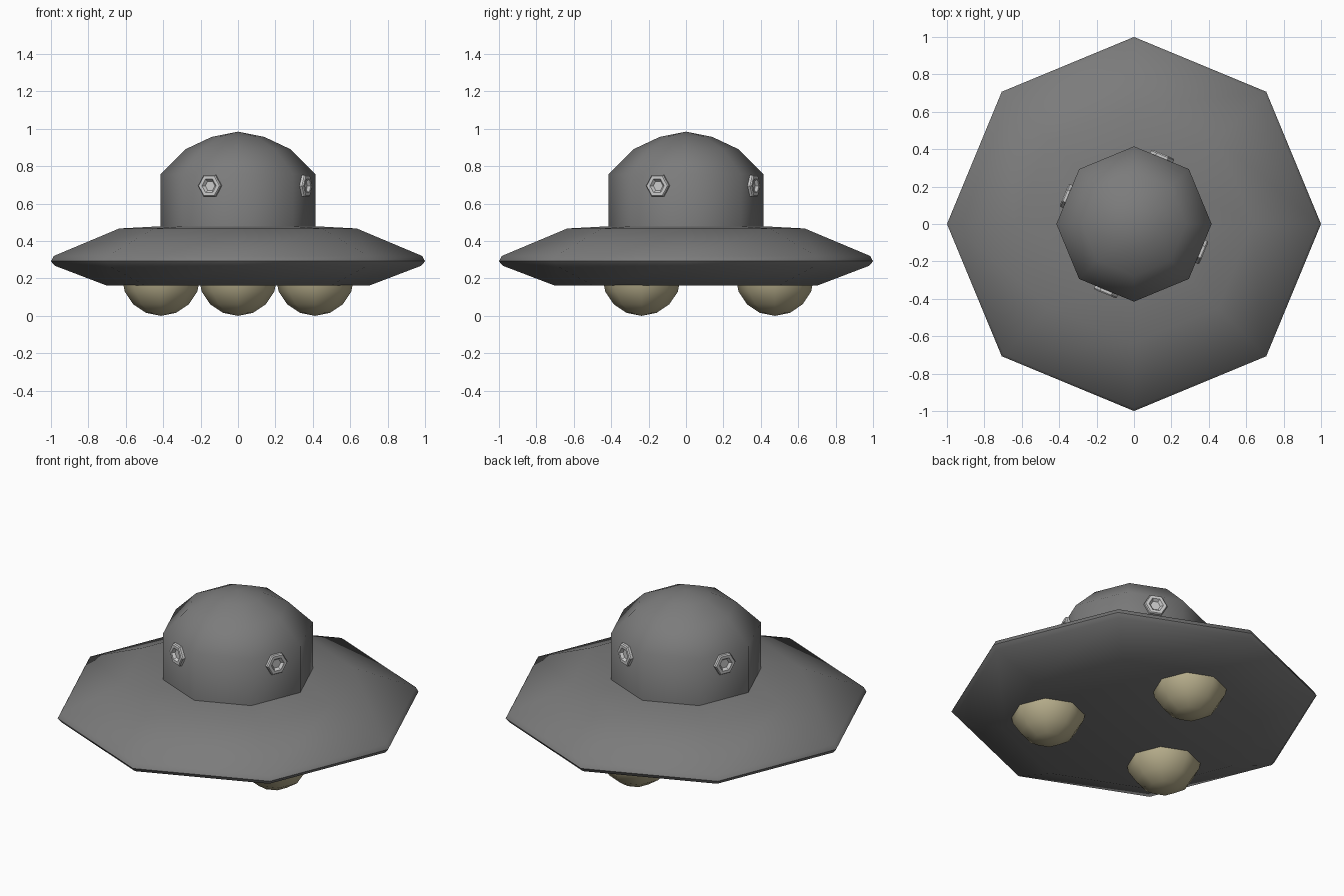
import bpy, bmesh
from math import sin, cos, pi, radians
from mathutils import Matrix

if "Cube" in bpy.data.objects:
    bpy.data.objects.remove(bpy.data.objects["Cube"])


def material(name, rgb):
    m = bpy.data.materials.new(name)
    m.diffuse_color = (*rgb, 1)
    m.use_nodes = True
    m.node_tree.nodes["Principled BSDF"].inputs["Base Color"].default_value = m.diffuse_color
    return m


def lathe(name, profile, sides, mat, matrix=Matrix(), smooth=None):
    """Spin (radius, height) points round local z; end rings are capped."""
    bm = bmesh.new()
    rings = []
    for r, z in profile:
        n = 1 if r == 0 else sides
        rings.append([bm.verts.new((r * cos(2 * pi * i / sides), r * sin(2 * pi * i / sides), z))
                      for i in range(n)])
    for a, b in zip(rings, rings[1:]):
        for i in range(sides):
            j = (i + 1) % sides
            quad = [a[i % len(a)], a[j % len(a)], b[j % len(b)], b[i % len(b)]]
            bm.faces.new(list(dict.fromkeys(quad)))
    for ring in (rings[0], rings[-1]):
        if len(ring) > 1:
            bm.faces.new(ring)
    bmesh.ops.recalc_face_normals(bm, faces=bm.faces)
    me = bpy.data.meshes.new(name)
    bm.to_mesh(me)
    bm.free()
    ob = bpy.data.objects.new(name, me)
    bpy.context.collection.objects.link(ob)
    ob.matrix_world = matrix
    me.materials.append(mat)
    if smooth:
        bpy.ops.object.select_all(action='DESELECT')
        ob.select_set(True)
        bpy.context.view_layer.objects.active = ob
        bpy.ops.object.shade_smooth_by_angle(angle=radians(smooth))
    return ob


hull = material("hull_grey", (0.2, 0.2, 0.2))
metal = material("light_metal", (0.55, 0.55, 0.55))
tan = material("tan", (0.47, 0.42, 0.26))

# Octagonal saucer body
lathe("saucer", [(0.705, 0.163), (0.98, 0.268), (1.0, 0.292), (0.985, 0.32),
                 (0.635, 0.467), (0.30, 0.485)], 8, hull, smooth=50)

# Cabin with domed roof
lathe("cabin", [(0.415, 0.46), (0.415, 0.757), (0.278, 0.892), (0.14, 0.957), (0, 0.985)],
      8, hull, smooth=50)

# Hexagonal portholes on every other cabin wall
for k in range(4):
    a = radians(-112.5 + 90 * k)
    r = 0.415 * cos(pi / 8)
    m = Matrix(((-sin(a), 0, cos(a), r * cos(a)),
                (cos(a), 0, sin(a), r * sin(a)),
                (0, 1, 0, 0.695),
                (0, 0, 0, 1)))
    lathe(f"porthole_{k + 1}", [(0.066, -0.01), (0.066, 0.014), (0.06, 0.021), (0.041, 0.021),
                                (0.028, 0.006), (0, 0.006)], 6, metal, m)

# Three landing balls under the hull
R = 0.21
ball = [(R * sin(pi * i / 8) if 0 < i < 8 else 0, -R * cos(pi * i / 8)) for i in range(9)]
for k in range(3):
    a = radians(90 + 120 * k)
    lathe(f"landing_ball_{k + 1}", ball, 8, tan,
          Matrix.Translation((0.475 * cos(a), 0.475 * sin(a), R)), 60)
